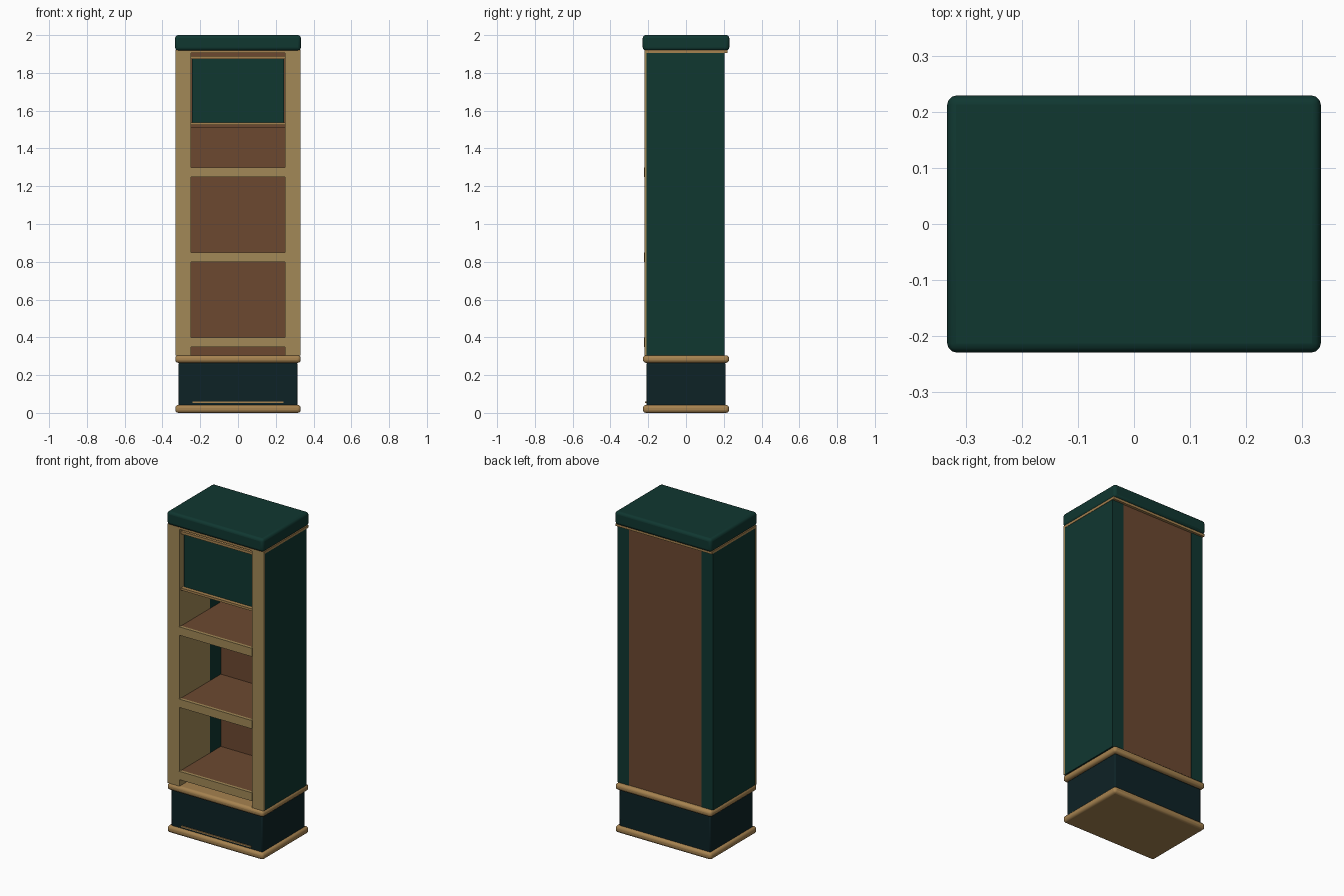
import bpy
import bmesh

cube = bpy.data.objects.get("Cube")
if cube:
    bpy.data.objects.remove(cube, do_unlink=True)


def material(name, rgb):
    m = bpy.data.materials.new(name)
    m.use_nodes = True
    m.diffuse_color = (*rgb, 1)
    m.node_tree.nodes["Principled BSDF"].inputs["Base Color"].default_value = (*rgb, 1)
    return m


GREEN = material("dark green", (0.005, 0.038, 0.030))
TEAL = material("deep teal", (0.004, 0.016, 0.019))
GOLD = material("pale gold wood", (0.36, 0.25, 0.095))
BRASS = material("brass trim", (0.38, 0.225, 0.080))
BROWN = material("brown wood", (0.15, 0.066, 0.030))


def box(name, mat, x, y, z, bevel=0.0, segments=3):
    """Box from (min, max) ranges, with optional rounded edges."""
    bm = bmesh.new()
    bmesh.ops.create_cube(bm, size=1)
    for v in bm.verts:
        for i, (lo, hi) in enumerate((x, y, z)):
            v.co[i] = hi if v.co[i] > 0 else lo
    mesh = bpy.data.meshes.new(name)
    bm.to_mesh(mesh)
    bm.free()
    mesh.materials.append(mat)
    ob = bpy.data.objects.new(name, mesh)
    bpy.context.collection.objects.link(ob)
    if bevel:
        mod = ob.modifiers.new("rounded edges", 'BEVEL')
        mod.width = bevel
        mod.segments = segments
        bpy.ops.object.select_all(action='DESELECT')
        ob.select_set(True)
        bpy.context.view_layer.objects.active = ob
        bpy.ops.object.shade_smooth_by_angle()
    return ob


def span(half):
    return (-half, half)


# Plinth with its two rounded mouldings
box("bottom_moulding", BRASS, span(0.332), span(0.228), (0, 0.042), 0.016)
box("plinth", TEAL, span(0.315), span(0.21), (0.03, 0.265), 0.008, 2)
box("plinth_line", BRASS, span(0.24), (-0.216, -0.205), (0.052, 0.06))
box("middle_moulding", BRASS, span(0.332), span(0.228), (0.265, 0.305), 0.016)

# Sides, each with a front post and an inner lining
for name, s in (("left", 1), ("right", -1)):
    def side(a, b):
        return tuple(sorted((s * a, s * b)))
    box(name + "_side", GREEN, side(0.255, 0.33), (-0.208, 0.205), (0.305, 1.91))
    box(name + "_inner_side", GREEN, side(0.25, 0.255), (0.08, 0.205), (0.305, 1.91))
    box(name + "_lining", GOLD, side(0.25, 0.255), (-0.208, 0.08), (0.305, 1.91))
    box(name + "_post", GOLD, side(0.25, 0.332), (-0.219, -0.208), (0.305, 1.915))

# Back board
box("back_board", BROWN, span(0.25), (0.188, 0.202), (0.305, 1.91))

# Shelves with gold front edges
for i, top in enumerate((0.40, 0.85, 1.30), 1):
    box(f"shelf_{i}", BROWN, span(0.25), (-0.205, 0.188), (top - 0.05, top - 0.002))
    box(f"shelf_edge_{i}", GOLD, span(0.252), (-0.223, -0.205), (top - 0.052, top))

# Header panel on its backing board, with slim rails
box("header_backing", BROWN, span(0.25), (-0.176, -0.15), (1.512, 1.91))
box("header_panel", GREEN, span(0.244), (-0.184, -0.174), (1.535, 1.875))
box("header_lower_rail", BRASS, span(0.248), (-0.208, -0.174), (1.523, 1.537))
box("header_upper_rail", BRASS, span(0.248), (-0.208, -0.174), (1.874, 1.89))

# Top moulding and rounded cap
box("top_moulding", BRASS, span(0.332), span(0.219), (1.905, 1.92))
box("cap", GREEN, span(0.333), span(0.229), (1.918, 2.0), 0.016)
